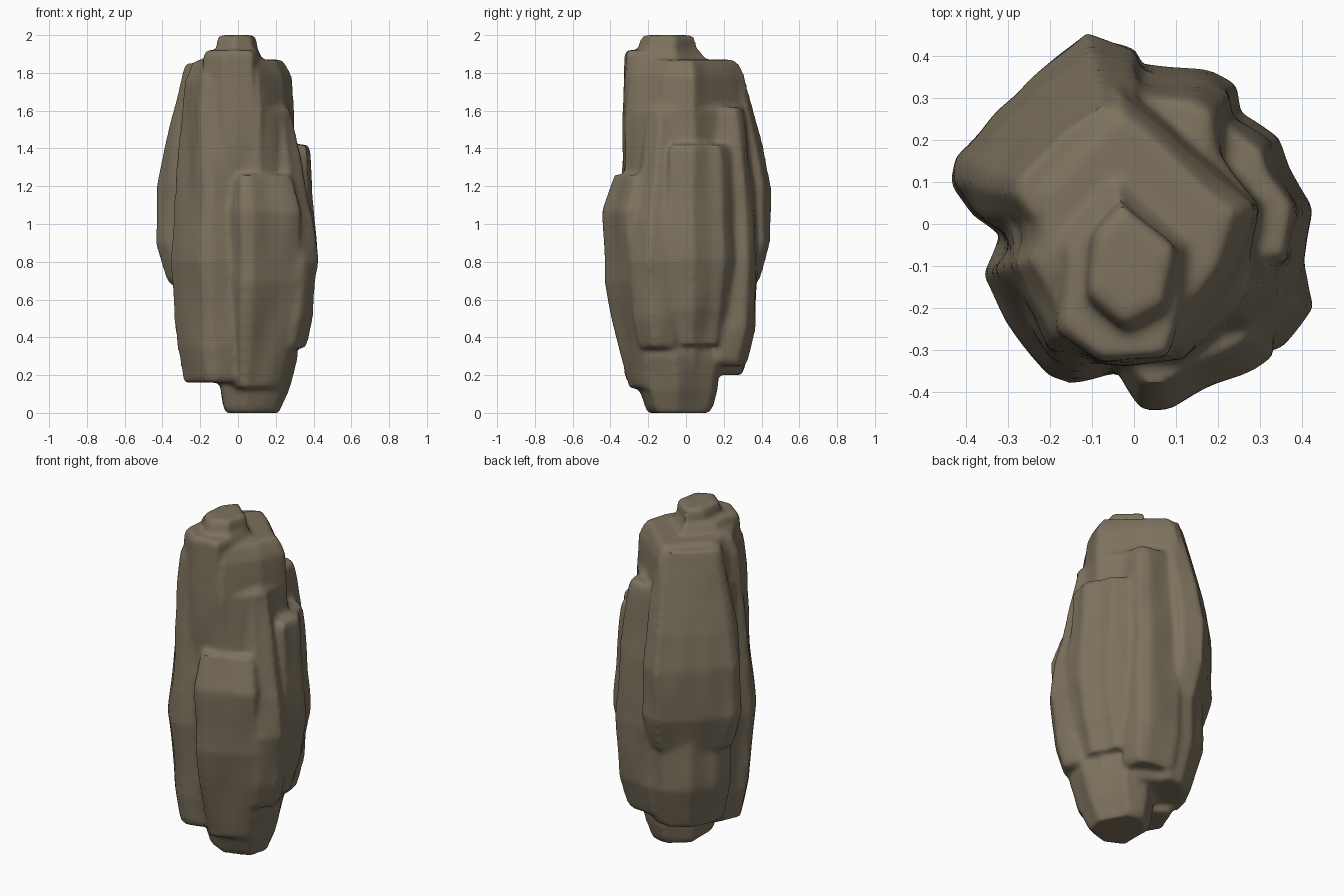
import bpy
import bmesh
from mathutils import Vector, noise

default_cube = bpy.data.objects.get("Cube")
if default_cube:
    bpy.data.objects.remove(default_cube)

# One earthy brown for the whole rock
stone = bpy.data.materials.new("brown stone")
stone.use_nodes = True
stone.diffuse_color = (.205, .168, .112, 1)
shader = stone.node_tree.nodes["Principled BSDF"]
shader.inputs["Base Color"].default_value = stone.diffuse_color
shader.inputs["Roughness"].default_value = .9

slabs = bmesh.new()


def add_slab(outline, profile):
    """Loft an outline through (height, scale) rings and close both ends."""
    middle = sum((Vector(p) for p in outline), Vector((0, 0))) / len(outline)
    rings = []

    def add_ring(z, scale, shrink=1):
        points = [middle.lerp(Vector(p), shrink) * scale for p in outline]
        rings.append([slabs.verts.new((p.x, p.y, z)) for p in points])

    # Slightly bevelled ends
    (low, low_scale), (high, high_scale) = profile[0], profile[-1]
    add_ring(low, low_scale, .9)
    for z, scale in [(low + .03, low_scale)] + profile[1:-1] + [(high - .03, high_scale)]:
        add_ring(z, scale)
    add_ring(high, high_scale, .9)

    faces = [slabs.faces.new(rings[0]), slabs.faces.new(rings[-1])]
    for lower, upper in zip(rings, rings[1:]):
        for i in range(len(outline)):
            faces.append(slabs.faces.new((lower[i - 1], lower[i], upper[i], upper[i - 1])))
    bmesh.ops.recalc_face_normals(slabs, faces=faces)


# Central column: wide below a ledge, diamond shaped above it
add_slab([(-.04, .36), (.17, .24), (.32, .05), (.29, -.18),
          (.12, -.34), (-.2, -.32), (-.3, -.1), (-.33, .1)],
         [(.2, .8), (.5, .98), (1.1, 1), (1.4, .96), (1.63, .93)])
add_slab([(-.04, .35), (.13, .2), (.31, .04), (.26, -.13),
          (.12, -.33), (-.2, -.3), (-.28, -.1), (-.28, .1)],
         [(1.2, 1), (1.6, .98), (1.78, .92), (1.87, .83)])

# Narrow foot
add_slab([(-.1, .05), (.05, .17), (.18, .15), (.29, -.05),
          (.25, -.2), (.05, -.27), (-.09, -.2)],
         [(0, .82), (.12, .95), (.3, 1.1), (.6, 1)])

# Stepped top: front rib and crown
add_slab([(-.04, .1), (.12, -.05), (.12, -.2), (.08, -.32),
          (-.08, -.33), (-.18, -.25), (-.17, -.05)],
         [(1.2, 1), (1.6, 1.03), (1.92, 1)])
add_slab([(-.03, .06), (.1, -.06), (.08, -.2), (-.02, -.25), (-.11, -.17), (-.1, -.03)],
         [(1.8, 1.2), (2, .97)])

# Front plate with a stepped top edge
add_slab([(.02, -.445), (.08, -.445), (.33, -.31), (.33, -.1), (-.1, -.1), (-.04, -.35)],
         [(.13, .7), (.4, .82), (.7, .97), (1.07, 1), (1.26, .88)])

# Front right plate
add_slab([(-.02, -.35), (-.15, -.38), (-.2, -.36), (-.26, -.28),
          (-.36, -.12), (-.25, .1), (0, -.05)],
         [(.16, .84), (.35, .91), (.8, 1), (1.3, .9), (1.75, .8), (1.86, .72)])

# Back right plate and the lower mass below its overhang
add_slab([(-.43, .1), (-.42, .16), (-.25, .34), (-.11, .45),
          (0, .41), (.1, .1), (-.2, -.1), (-.38, .02)],
         [(.68, .88), (.9, 1), (1.2, 1), (1.4, .92), (1.6, .8), (1.85, .67)])
add_slab([(-.34, .04), (-.32, .17), (-.24, .3), (-.11, .38), (.02, .36), (0, 0)],
         [(.2, .82), (.45, .97), (.8, 1), (1, .95)])

# Back left plate
add_slab([(-.3, .12), (-.15, .33), (0, .38), (.18, .36), (.24, .33), (.25, .2), (0, 0)],
         [(.25, .85), (.45, .97), (.8, 1), (1.2, .95), (1.45, .86), (1.62, .81)])

# Left plate
add_slab([(.25, .26), (.34, .2), (.36, .13), (.42, .04), (.4, -.1), (.1, -.1), (.1, .2)],
         [(.36, .8), (.55, .92), (.8, 1), (1.1, .97), (1.42, .91)])

# Front left plate, tapering up into the column
add_slab([(.4, -.07), (.43, -.2), (.35, -.3), (.12, -.32), (.1, 0)],
         [(.34, .84), (.5, .91), (.8, .99), (1.02, .93), (1.25, .81), (1.6, .68)])

# Fuse the slabs into one solid rock
slab_mesh = bpy.data.meshes.new("rock_slabs")
slabs.to_mesh(slab_mesh)
slabs.free()
rock = bpy.data.objects.new("rock", slab_mesh)
bpy.context.collection.objects.link(rock)
fuse = rock.modifiers.new("Fuse", "REMESH")
fuse.mode = "VOXEL"
fuse.voxel_size = .014
soften = rock.modifiers.new("Soften", "SMOOTH")
soften.factor = .5
soften.iterations = 6
bpy.ops.object.select_all(action="DESELECT")
rock.select_set(True)
bpy.context.view_layer.objects.active = rock
for modifier in (fuse, soften):
    bpy.ops.object.modifier_apply(modifier=modifier.name)

# Weather the sides with shallow lumps stretched along the height
bm = bmesh.new()
bm.from_mesh(rock.data)
bm.normal_update()
offsets = []
for vert in bm.verts:
    x, y, z = vert.co
    broad = noise.noise(Vector((x * 7, y * 7, z * 3)))
    side = 1 - abs(vert.normal.z)
    offsets.append(vert.normal * side * broad * .016)
for vert, offset in zip(bm.verts, offsets):
    vert.co += offset
bm.to_mesh(rock.data)
bm.free()
rock.data.materials.clear()
rock.data.materials.append(stone)
bpy.ops.object.shade_smooth_by_angle(angle=.8)
